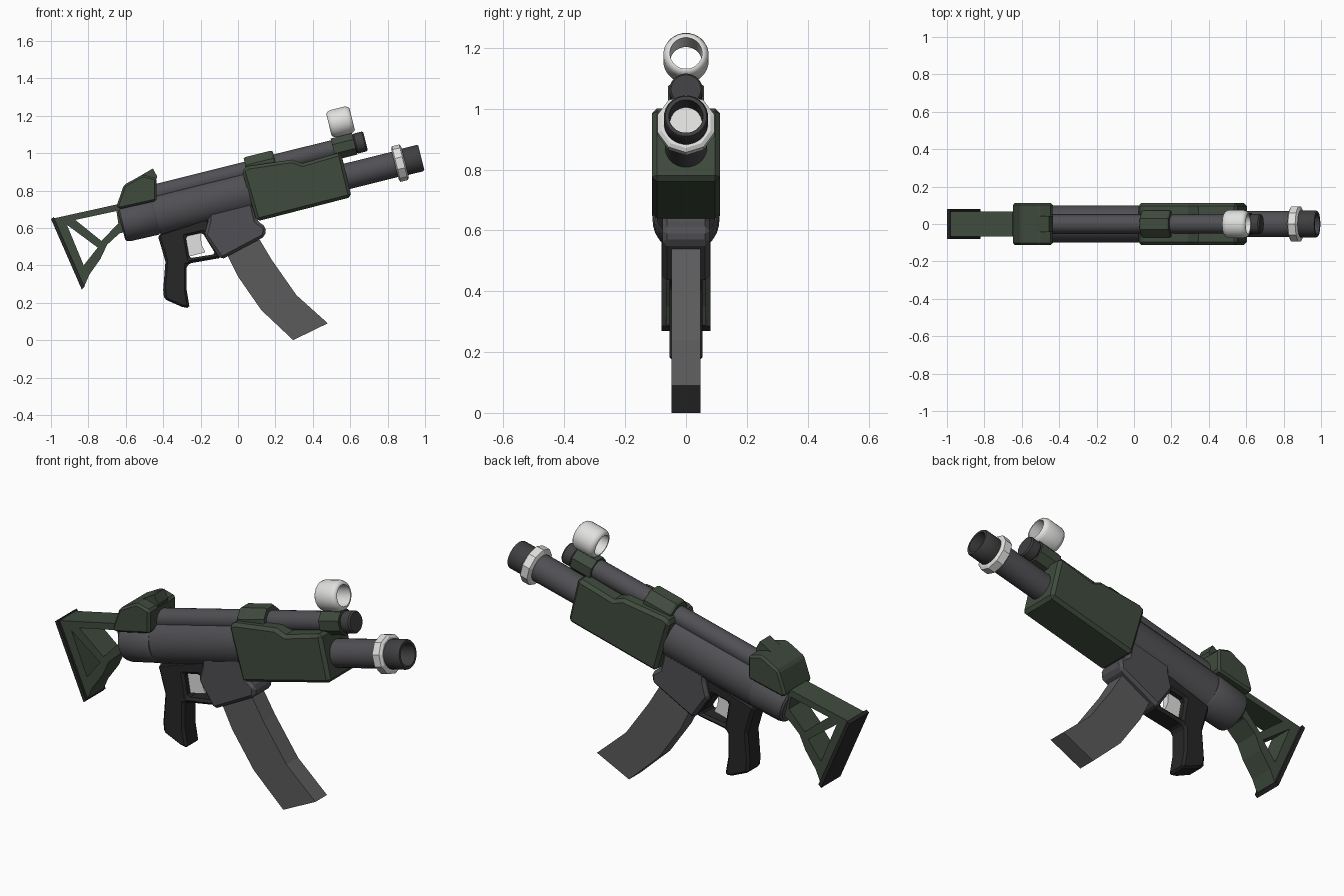
import bpy
import bmesh
import math
from mathutils import Matrix, Vector

cube = bpy.data.objects.get("Cube")
if cube:
    bpy.data.objects.remove(cube, do_unlink=True)

TILT = math.radians(14)


def material(name, rgb):
    m = bpy.data.materials.new(name)
    m.use_nodes = True
    m.diffuse_color = (*rgb, 1)
    bsdf = next(n for n in m.node_tree.nodes if n.type == "BSDF_PRINCIPLED")
    bsdf.inputs["Base Color"].default_value = (*rgb, 1)
    return m


GREY = material("steel grey", (.08, .078, .087))
LIGHT_GREY = material("magazine grey", (.105, .105, .108))
DARK = material("dark steel", (.05, .05, .053))
GREEN = material("olive green", (.05, .07, .047))
BLACK = material("grip black", (.02, .02, .021))
WHITE = material("off white", (.75, .75, .74))


def finish(name, bm, mat, smooth_angle=0):
    bmesh.ops.recalc_face_normals(bm, faces=bm.faces)
    mesh = bpy.data.meshes.new(name)
    bm.to_mesh(mesh)
    bm.free()
    mesh.materials.append(mat)
    ob = bpy.data.objects.new(name, mesh)
    bpy.context.collection.objects.link(ob)
    if smooth_angle:
        bpy.ops.object.select_all(action="DESELECT")
        ob.select_set(True)
        bpy.context.view_layer.objects.active = ob
        bpy.ops.object.shade_smooth_by_angle(angle=math.radians(smooth_angle))
    return ob


def plate(name, outline, half_width, mat, bevel=0, holes=()):
    """Side profile (x, z), with optional holes, extruded across y."""
    bm = bmesh.new()
    for loop in (outline, *holes):
        vs = [bm.verts.new((x, -half_width, z)) for x, z in loop]
        for a, b in zip(vs, vs[1:] + vs[:1]):
            bm.edges.new((a, b))
        if not holes:
            bm.faces.new(vs)
    if holes:
        bmesh.ops.triangle_fill(bm, edges=bm.edges[:], use_beauty=True)
    out = bmesh.ops.extrude_face_region(bm, geom=bm.faces[:])
    moved = [v for v in out["geom"] if isinstance(v, bmesh.types.BMVert)]
    bmesh.ops.translate(bm, verts=moved, vec=(0, 2 * half_width, 0))
    ob = finish(name, bm, mat)
    if bevel:
        mod = ob.modifiers.new("edges", "BEVEL")
        mod.width = bevel
        mod.limit_method = "ANGLE"
        mod.angle_limit = math.radians(40)
    return ob


def lathe(name, profile, origin, mat, sides=24, closed=False, wide=1, smooth=35):
    """(distance, radius) profile turned about the tilted bore direction."""
    place = Matrix.Translation(Vector((origin[0], 0, origin[1]))) @ Matrix.Rotation(-TILT, 4, "Y")
    bm = bmesh.new()
    rings = []
    for t, r in profile:
        angles = [(i + .5) * math.tau / sides for i in range(sides)]
        rings.append([bm.verts.new(place @ Vector((t, wide * r * math.cos(a), r * math.sin(a))))
                      for a in angles])
    pairs = list(zip(rings, rings[1:]))
    if closed:
        pairs.append((rings[-1], rings[0]))
    for a, b in pairs:
        for i in range(sides):
            j = (i + 1) % sides
            bm.faces.new((a[i], a[j], b[j], b[i]))
    if not closed:
        bm.faces.new(rings[0])
        bm.faces.new(rings[-1])
    return finish(name, bm, mat, smooth)


# Barrel, collar and hollow muzzle
MUZZLE = (.98, .975)
lathe("barrel", [(-.62, .07), (-.1, .07)], MUZZLE, GREY)
lathe("muzzle", [(-.11, .068), (-.1, .073), (-.008, .073), (0, .068), (0, .056), (-.1, .052)],
      MUZZLE, DARK)
lathe("muzzle_collar", [(-.145, .085), (-.138, .098), (-.098, .098), (-.09, .085)],
      MUZZLE, WHITE, sides=10, smooth=0)

# Receiver with rounded rear cap
RECEIVER = (-.44, .668)
lathe("receiver", [(0, .112), (.62, .112)], RECEIVER, GREY, wide=.9)
lathe("receiver_cap", [(-.19, .088), (-.182, .098), (-.165, .103), (-.01, .106), (0, .1)],
      RECEIVER, GREY, wide=1.06)

# Upper tube with end cap and clamps
TUBE = (.682, 1.064)
lathe("upper_tube", [(-1.16, .05), (-.03, .05)], TUBE, GREY)
lathe("upper_tube_cap", [(-.06, .05), (-.053, .055), (-.008, .055), (0, .049)], TUBE, DARK)
lathe("tube_clamp", [(-.655, .072), (-.645, .079), (-.505, .079), (-.495, .072)],
      TUBE, GREEN, sides=8, smooth=0)
lathe("front_sight_base", [(-.178, .064), (-.06, .064)], TUBE, GREEN, sides=8, smooth=0)

# Open sight ring
lathe("front_sight_ring",
      [(-.064, .053), (-.064, .06), (-.055, .07), (-.04, .075), (.04, .075),
       (.055, .07), (.064, .06), (.064, .053)],
      (.548, 1.167), WHITE, closed=True, smooth=50)

# Handguard
plate("handguard", [(.02, .91), (.05, .93), (.29, .965), (.345, .945), (.55, 1.005),
                    (.607, .765), (.10, .635)], .112, GREEN, .016)

# Rear sight housing and knob
plate("rear_housing", [(-.65, .715), (-.61, .83), (-.51, .885), (-.435, .865),
                       (-.435, .745), (-.635, .70)], .112, GREEN, .032)
plate("rear_sight", [(-.53, .86), (-.52, .88), (-.455, .918), (-.432, .875), (-.44, .85)],
      .042, GREEN)

# Skeleton stock with butt plate
plate("stock", [(-.99, .65), (-.65, .725), (-.60, .70), (-.585, .585), (-.635, .57),
                (-.70, .51), (-.735, .435), (-.795, .35), (-.825, .28)], .066, GREEN,
      holes=([(-.87, .643), (-.65, .69), (-.64, .625), (-.73, .53)],
             [(-.915, .617), (-.75, .495), (-.825, .40)]))
plate("butt_plate", [(-1, .648), (-.985, .658), (-.82, .285), (-.835, .27)], .08, BLACK)

# Grip and trigger guard in one frame
plate("grip_frame", [(-.43, .56), (-.16, .65), (-.14, .60), (-.09, .44), (-.25, .412),
                     (-.275, .40), (-.275, .27), (-.258, .17), (-.30, .178), (-.395, .22),
                     (-.40, .27), (-.388, .42), (-.42, .53)], .055, BLACK, .012,
      holes=([(-.28, .555), (-.19, .575), (-.12, .46), (-.26, .438)],))
plate("trigger", [(-.285, .56), (-.20, .575), (-.195, .51), (-.175, .47), (-.27, .445)],
      .018, WHITE)

# Magazine well and curved magazine
plate("magazine_well", [(-.15, .80), (-.16, .635), (-.18, .56), (-.09, .43), (.145, .555),
                        (.15, .605), (.10, .64), (.05, .85)], .078, GREY, .015)
plate("magazine", [(-.06, .46), (0, .34), (.125, .16), (.295, 0), (.48, .09),
                   (.313, .24), (.18, .43), (.09, .58)], .048, LIGHT_GREY)
